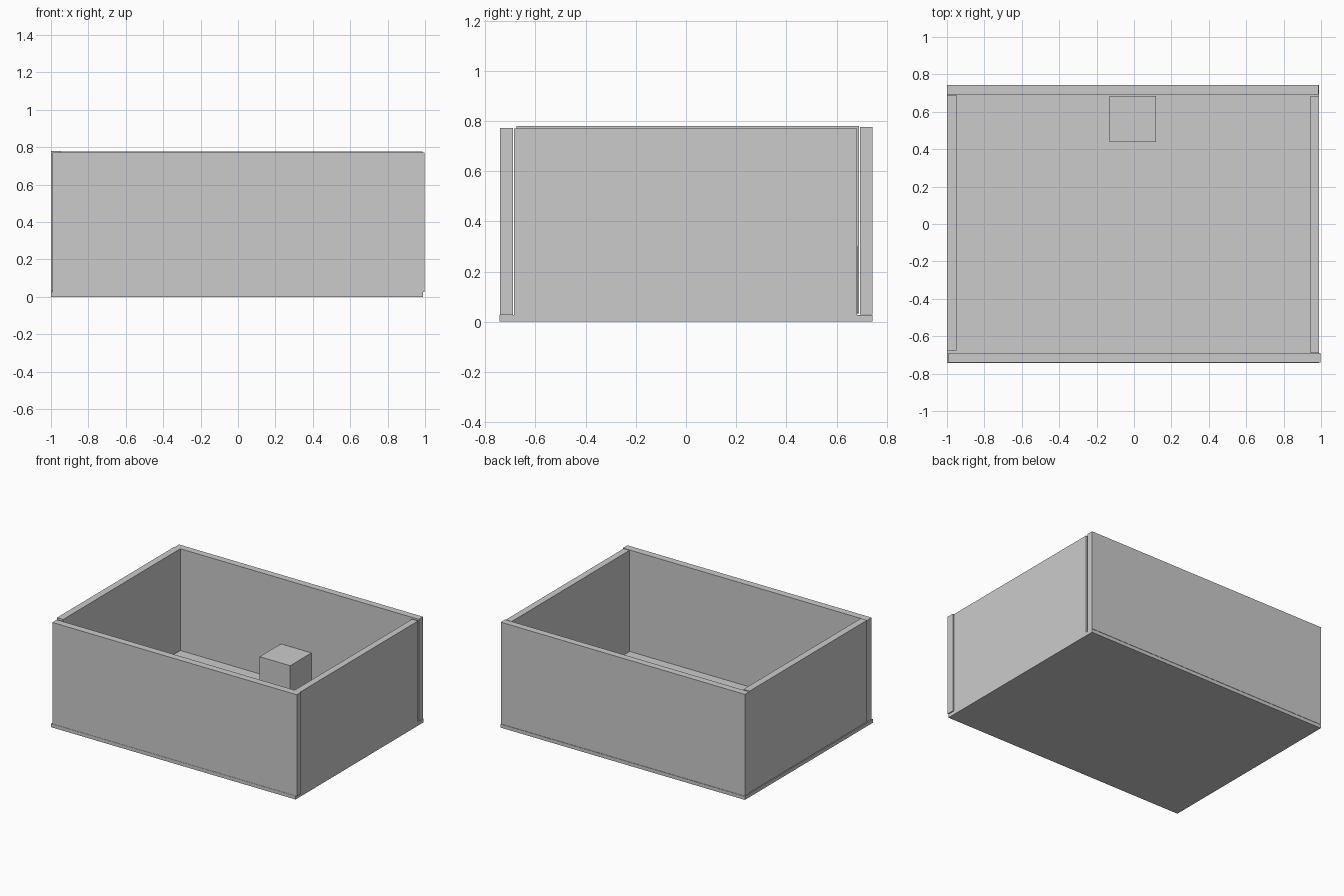
import bpy
import bmesh

if "Cube" in bpy.data.objects:
    bpy.data.objects.remove(bpy.data.objects["Cube"])


def box(name, x, y, z):
    """Axis-aligned box from (min, max) ranges."""
    bm = bmesh.new()
    bmesh.ops.create_cube(bm, size=1)
    for v in bm.verts:
        v.co = [r[0] + (c + 0.5) * (r[1] - r[0]) for c, r in zip(v.co, (x, y, z))]
    mesh = bpy.data.meshes.new(name)
    bm.to_mesh(mesh)
    bm.free()
    obj = bpy.data.objects.new(name, mesh)
    bpy.context.collection.objects.link(obj)
    return obj


# Floor panel
box("floor_panel", (-1.0, 0.989), (-0.743, 0.743), (0, 0.026))

# Four loosely fitted wall panels
box("front_wall", (-0.992, 0.997), (-0.741, -0.689), (0.026, 0.772))
box("back_wall", (-1.0, 0.987), (0.693, 0.743), (0.028, 0.776))
box("left_wall", (-1.0, -0.95), (-0.675, 0.689), (0.032, 0.78))
box("right_wall", (0.941, 0.989), (-0.686, 0.681), (0.026, 0.77))

# Small block resting inside against the back wall
box("inner_block", (-0.13, 0.118), (0.438, 0.685), (0.035, 0.30))
